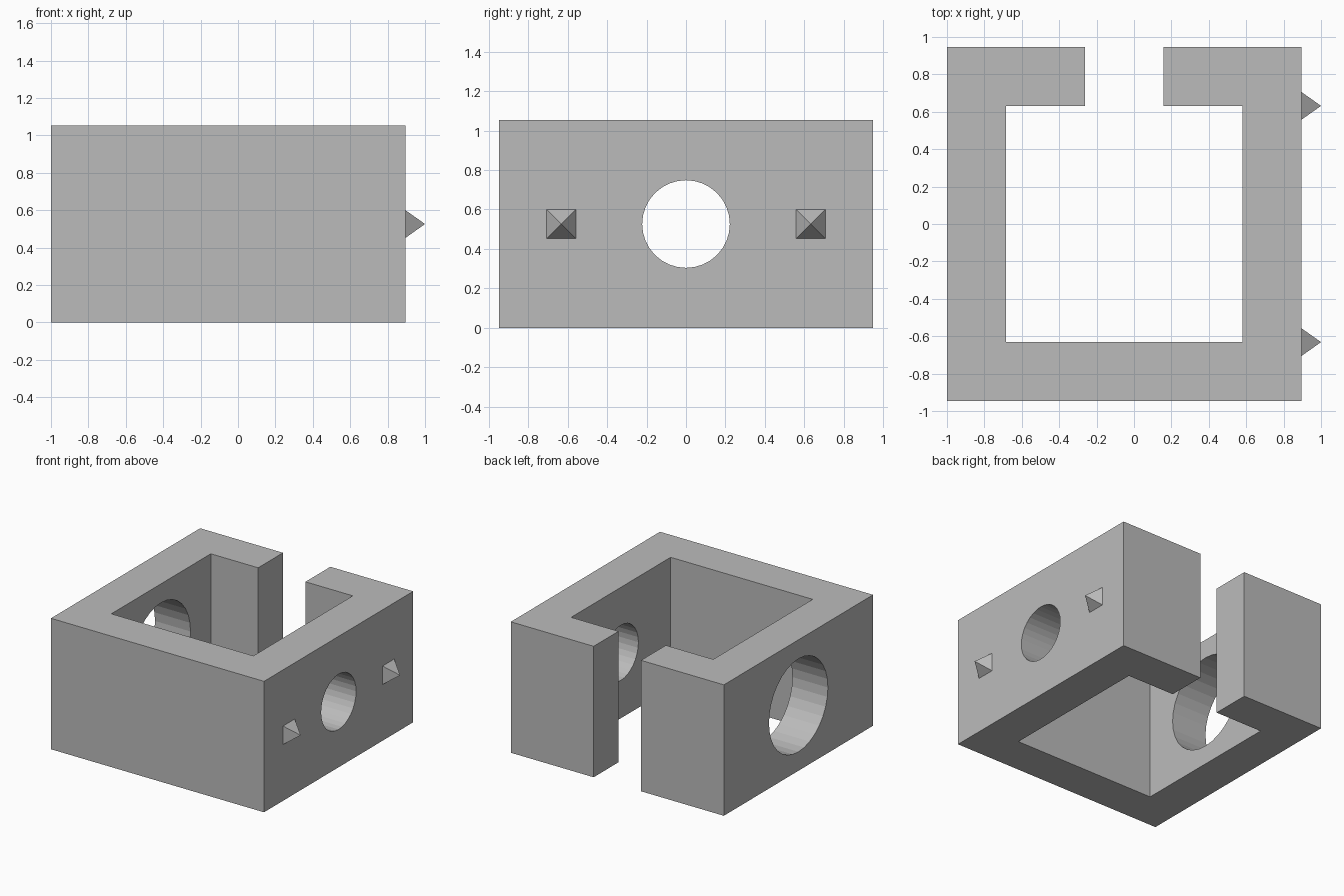
import bpy
import math

if "Cube" in bpy.data.objects:
    bpy.data.objects.remove(bpy.data.objects["Cube"])

U = 2 / 19          # module: the block is 18 x 18 x 10 modules
H = 10 * U
CX = -0.5 * U       # centre of the block; the spikes extend past it on +x
OUT, INN, GAP = 9 * U, 6 * U, 2 * U

grey = bpy.data.materials.new("plain grey")
grey.diffuse_color = (0.5, 0.5, 0.5, 1)
grey.use_nodes = True
grey.node_tree.nodes["Principled BSDF"].inputs["Base Color"].default_value = grey.diffuse_color

# Slotted square ring, extruded from its plan outline
right_half = [(GAP, INN), (GAP, OUT), (OUT, OUT), (OUT, -OUT)]
inner_right = [(INN, -INN), (INN, INN)]
plan = ([(GAP, INN), (INN, INN), (INN, -INN), (-INN, -INN), (-INN, INN), (-GAP, INN)]
        + [(-GAP, OUT), (-OUT, OUT), (-OUT, -OUT), (OUT, -OUT), (OUT, OUT), (GAP, OUT)])
n = len(plan)
verts = [(CX + x, y, z) for z in (0, H) for x, y in plan]
faces = [tuple(range(n)), tuple(range(2 * n - 1, n - 1, -1))]
faces += [(i, i + n, (i + 1) % n + n, (i + 1) % n) for i in range(n)]
mesh = bpy.data.meshes.new("block")
mesh.from_pydata(verts, [], faces)
mesh.materials.append(grey)
block = bpy.data.objects.new("slotted_block", mesh)
bpy.context.collection.objects.link(block)

# Consistent outward normals
bpy.context.view_layer.objects.active = block
block.select_set(True)
bpy.ops.object.mode_set(mode='EDIT')
bpy.ops.mesh.select_all(action='SELECT')
bpy.ops.mesh.normals_make_consistent(inside=False)
bpy.ops.object.mode_set(mode='OBJECT')


def bore(name, side, radius):
    """Round hole through the wall on the given x side."""
    bpy.ops.mesh.primitive_cylinder_add(
        vertices=32, radius=radius, depth=5 * U,
        location=(CX + side * 7.5 * U, 0, H / 2), rotation=(0, math.pi / 2, 0))
    cutter = bpy.context.object
    cutter.name = name
    cutter.data.materials.append(grey)
    mod = block.modifiers.new(name, 'BOOLEAN')
    mod.operation = 'DIFFERENCE'
    mod.solver = 'EXACT'
    mod.object = cutter
    bpy.context.view_layer.objects.active = block
    bpy.ops.object.modifier_apply(modifier=name)
    bpy.data.objects.remove(cutter, do_unlink=True)


bore("large_bore", -1, 0.374)
bore("small_bore", 1, 0.222)

# Pyramid locating spikes on the right wall
for name, y in (("front_spike", -INN), ("back_spike", INN)):
    s = U * math.sqrt(0.5)
    x = CX + OUT
    m = bpy.data.meshes.new(name)
    m.from_pydata(
        [(x, y - s, H / 2 - s), (x, y + s, H / 2 - s), (x, y + s, H / 2 + s),
         (x, y - s, H / 2 + s), (x + U, y, H / 2)], [],
        [(3, 2, 1, 0), (0, 1, 4), (1, 2, 4), (2, 3, 4), (3, 0, 4)])
    m.materials.append(grey)
    bpy.context.collection.objects.link(bpy.data.objects.new(name, m))
